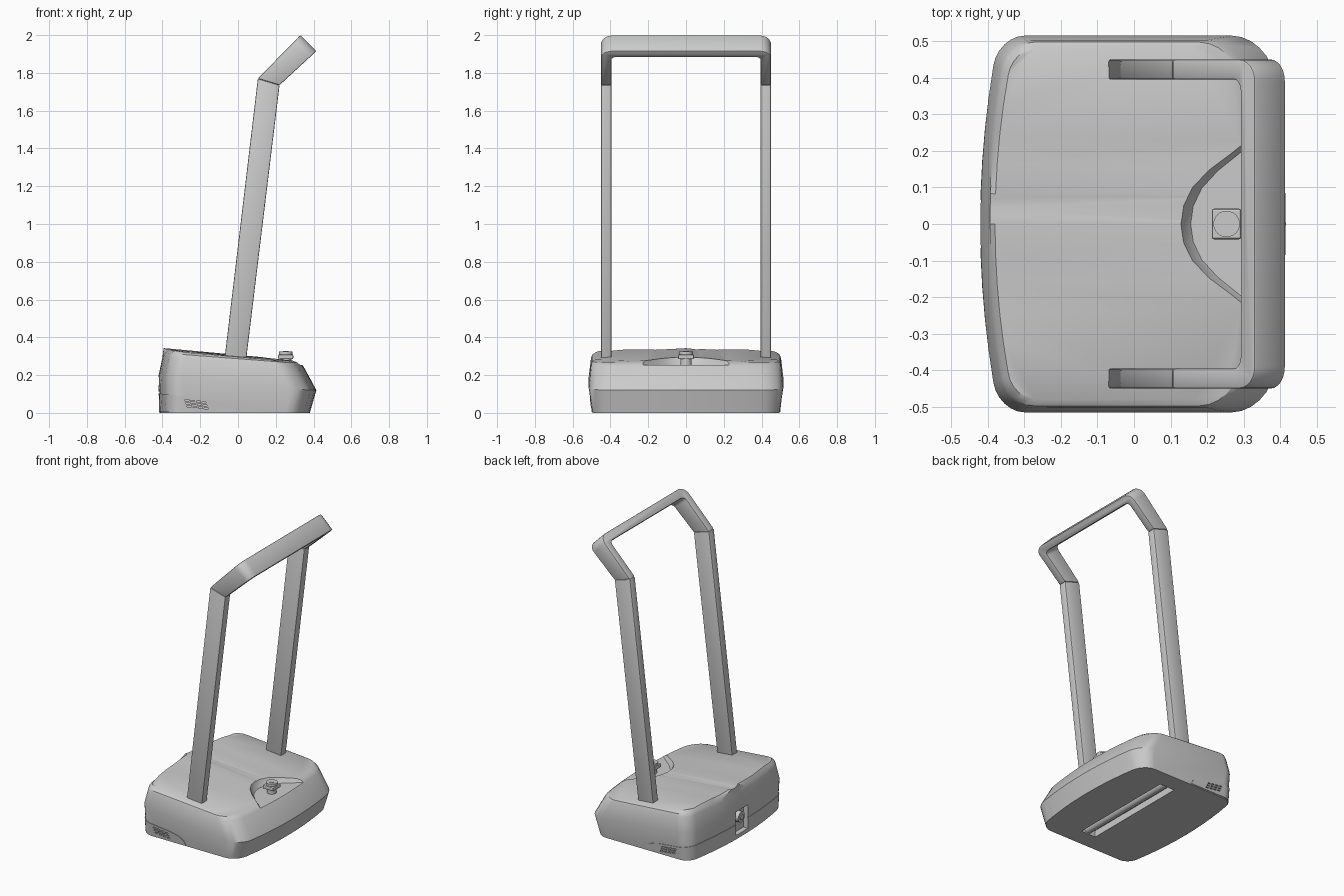
import bpy, bmesh, math
from mathutils import Vector

if "Cube" in bpy.data.objects:
    bpy.data.objects.remove(bpy.data.objects["Cube"], do_unlink=True)

grey = bpy.data.materials.new("light_grey")
grey.use_nodes = True
grey.diffuse_color = (0.6, 0.6, 0.6, 1)
grey.node_tree.nodes["Principled BSDF"].inputs["Base Color"].default_value = (0.6, 0.6, 0.6, 1)


def finish(name, bm):
    bmesh.ops.recalc_face_normals(bm, faces=bm.faces[:])
    mesh = bpy.data.meshes.new(name)
    bm.to_mesh(mesh)
    bm.free()
    mesh.materials.append(grey)
    obj = bpy.data.objects.new(name, mesh)
    bpy.context.collection.objects.link(obj)
    return obj


def activate(obj):
    bpy.ops.object.select_all(action="DESELECT")
    obj.select_set(True)
    bpy.context.view_layer.objects.active = obj


def smooth(obj, angle=30):
    activate(obj)
    bpy.ops.object.shade_smooth_by_angle(angle=math.radians(angle))


def bevel(obj, width):
    mod = obj.modifiers.new("edge", "BEVEL")
    mod.width, mod.segments, mod.limit_method = width, 2, "ANGLE"
    activate(obj)
    bpy.ops.object.modifier_apply(modifier=mod.name)


def boolean(obj, cutter, operation="DIFFERENCE"):
    mod = obj.modifiers.new("cut", "BOOLEAN")
    mod.operation, mod.object, mod.solver = operation, cutter, "EXACT"
    activate(obj)
    bpy.ops.object.modifier_apply(modifier=mod.name)
    bpy.data.objects.remove(cutter, do_unlink=True)


def loft(name, rings):
    """Skin closed rings of 3D points and cap both ends."""
    bm = bmesh.new()
    rows = [[bm.verts.new(p) for p in ring] for ring in rings]
    n = len(rows[0])
    for a, b in zip(rows, rows[1:]):
        for i in range(n):
            bm.faces.new((a[i], a[(i + 1) % n], b[(i + 1) % n], b[i]))
    bm.faces.new(rows[0][::-1])
    bm.faces.new(rows[-1])
    return finish(name, bm)


def boxes(name, items):
    """One mesh made of boxes given as (centre, size)."""
    bm = bmesh.new()
    for centre, size in items:
        for v in bmesh.ops.create_cube(bm, size=1)["verts"]:
            v.co = Vector(centre) + v.co * Vector(size)
    return finish(name, bm)


def cylinder(name, centre, radius, depth, axis="Z", sides=24):
    turn = {"X": (0, math.pi / 2, 0), "Y": (math.pi / 2, 0, 0), "Z": (0, 0, 0)}[axis]
    bpy.ops.mesh.primitive_cylinder_add(vertices=sides, radius=radius, depth=depth,
                                        location=centre, rotation=turn)
    obj = bpy.context.object
    obj.name = name
    obj.data.materials.append(grey)
    smooth(obj)
    return obj


def arc(cx, cy, r, start, steps=6):
    return [(cx + r * math.cos(start + math.pi / 2 * i / steps),
             cy + r * math.sin(start + math.pi / 2 * i / steps)) for i in range(steps + 1)]


# Base outline: rounded rectangle with bowed ends
def outline(x0, x1, w, r0, r1, z):
    pts = arc(x1 - r1, w - r1, r1, 0)
    pts += arc(x0 + r0, w - r0, r0, math.pi / 2)
    pts += [(x0, (w - r0) * (1 - i / 5)) for i in range(1, 10)]
    pts += arc(x0 + r0, r0 - w, r0, math.pi)
    pts += arc(x1 - r1, r1 - w, r1, 1.5 * math.pi)
    pts += [(x1, (w - r1) * (i / 5 - 1)) for i in range(1, 10)]
    ring = []
    for x, y in pts:
        bow = 0.05 * (y / w) ** 2 * (2 * (x - x0) / (x1 - x0) - 1)
        ring.append((x - bow, y, z(x, y)))
    return ring


def deck(x, y):
    ridges = 0.003 * math.cos(y * 56) * min(1, max(0, (0.22 - x) * 8))
    return 0.314 - 0.065 * x - 0.1 * max(0, x - 0.15) - 0.06 * y * y + ridges


def make_body(name):
    body = loft(name, [
        outline(-0.415, 0.38, 0.495, 0.07, 0.09, lambda x, y: 0),
        outline(-0.42, 0.415, 0.515, 0.08, 0.11, lambda x, y: 0.16 - 0.095 * x),
        outline(-0.40, 0.345, 0.503, 0.08, 0.11, lambda x, y: 0.27 - 0.06 * x),
        outline(-0.394, 0.325, 0.497, 0.08, 0.11, lambda x, y: 0.287 - 0.066 * x),
        outline(-0.38, 0.30, 0.48, 0.07, 0.10, deck)])
    # Slice the top into strips and shape the shallow ridges
    bm = bmesh.new()
    bm.from_mesh(body.data)
    top = [max(bm.faces, key=lambda f: f.calc_center_median().z)]
    cuts = [((0, i * 0.014, 0), (0, 1, 0)) for i in range(-33, 34)]
    cuts += [((x, 0, 0), (1, 0, 0)) for x in (-0.2, 0, 0.1, 0.16, 0.22)]
    for co, no in cuts:
        geom = set(top) | {e for f in top for e in f.edges} | {v for f in top for v in f.verts}
        out = bmesh.ops.bisect_plane(bm, geom=list(geom), plane_co=co, plane_no=no, dist=1e-5)
        top = [f for f in out["geom"] if isinstance(f, bmesh.types.BMFace)]
    for v in {v for f in top for v in f.verts}:
        v.co.z = deck(v.co.x, v.co.y)
    bmesh.ops.triangulate(bm, faces=[f for f in bm.faces if len(f.verts) > 4])
    bm.to_mesh(body.data)
    bm.free()
    return body


body = make_body("base_body")

# Slightly raised lower panel that wraps the left end
panel = make_body("lower_panel")
for v in panel.data.vertices:
    v.co.x *= 1.008
    v.co.y *= 1.007
side = [(-0.6, 0.006), (-0.04, 0.006), (-0.055, 0.035), (-0.09, 0.058), (-0.15, 0.072),
        (-0.42, 0.103), (-0.6, 0.103)]
boolean(panel, loft("panel_cutter", [[(x, y, z) for x, z in side] for y in (-0.7, 0.7)]), "INTERSECT")

# Control recess, open toward the right end
def recess(grow, z):
    half = [(0.13, 0), (0.137, 0.05), (0.16, 0.1), (0.205, 0.15), (0.26, 0.195), (0.31, 0.24), (0.5, 0.4)]
    pts = half[::-1] + [(x, -y) for x, y in half[1:]]
    return [(x - grow, y * (1 + grow), z) for x, y in pts]


boolean(body, loft("recess_cutter", [recess(-0.025, 0.254), recess(-0.018, 0.262),
                                     recess(0.0, 0.29), recess(0.025, 0.36)]))

# Cuts shared by the body and panel: socket, side vents, underside slot
slots = [((-0.27 + 0.03 * i + 0.006 * j, s * 0.515, 0.067 - 0.016 * j - 0.004 * i), (0.022, 0.045, 0.007))
         for i in range(4) for j in range(3) for s in (-1, 1)]
for part in (body, panel):
    boolean(part, boxes("vent_cutter", slots))
    boolean(part, boxes("socket_cutter", [((-0.42, 0, 0.11), (0.07, 0.13, 0.16))]))
    boolean(part, boxes("slot_cutter", [((0.05, 0, 0), (0.11, 0.76, 0.09))]))
    smooth(part)

# Socket plug
cylinder("socket_ring", (-0.395, 0.0, 0.13), 0.035, 0.04, "X")
cylinder("socket_pin", (-0.405, 0.0, 0.13), 0.018, 0.03, "X")

# Underside axle, end brackets and corner pads
cylinder("axle", (0.05, 0, 0.035), 0.028, 0.76, "Y")
boxes("axle_brackets", [((0.05, s * 0.42, 0.004), (0.15, 0.09, 0.008)) for s in (-1, 1)])
boxes("foot_pads", [((x, s * 0.4, 0.003), (0.06, 0.08, 0.006)) for x in (-0.31, 0.28) for s in (-1, 1)])

# Control knob
cylinder("knob_stem", (0.253, 0, 0.27), 0.03, 0.05)
knob = boxes("knob_block", [((0.253, 0, 0.297), (0.08, 0.084, 0.025))])
bevel(knob, 0.006)
cylinder("knob_cap", (0.253, 0, 0.316), 0.036, 0.018)
cylinder("knob_button", (0.253, 0, 0.325), 0.015, 0.006)

# Leaning posts
post = [(-0.072, 0.28), (0.043, 0.28), (0.22, 1.735), (0.105, 1.77)]
for name, s in (("rear_post", 1), ("front_post", -1)):
    obj = loft(name, [[(x, s * y, z) for x, z in post] for y in (0.395, 0.45)])
    bevel(obj, 0.006)
    smooth(obj)

# Handle: U shape in (y, s), leaning further to the right than the posts
outer = [(0.45, 0)] + [(y, 1 - (0.45 - q) / 0.32) for y, q in arc(0.39, 0.39, 0.06, 0)]
inner = [(0.395, 0)] + [(y, 0.82 - (0.395 - q) / 0.32) for y, q in arc(0.365, 0.365, 0.03, 0)]
mirror = lambda pts: [(-y, s) for y, s in pts[::-1]]
shape = outer + mirror(outer) + mirror(inner)[::-1] + inner[::-1]
edges = [(Vector((0.105, 0, 1.77)), Vector((0.33, 0, 2.0))),
         (Vector((0.22, 0, 1.735)), Vector((0.415, 0, 1.915)))]
handle = loft("handle", [[a.lerp(b, s) + Vector((0, y, 0)) for y, s in shape] for a, b in edges])
bevel(handle, 0.006)
smooth(handle)
